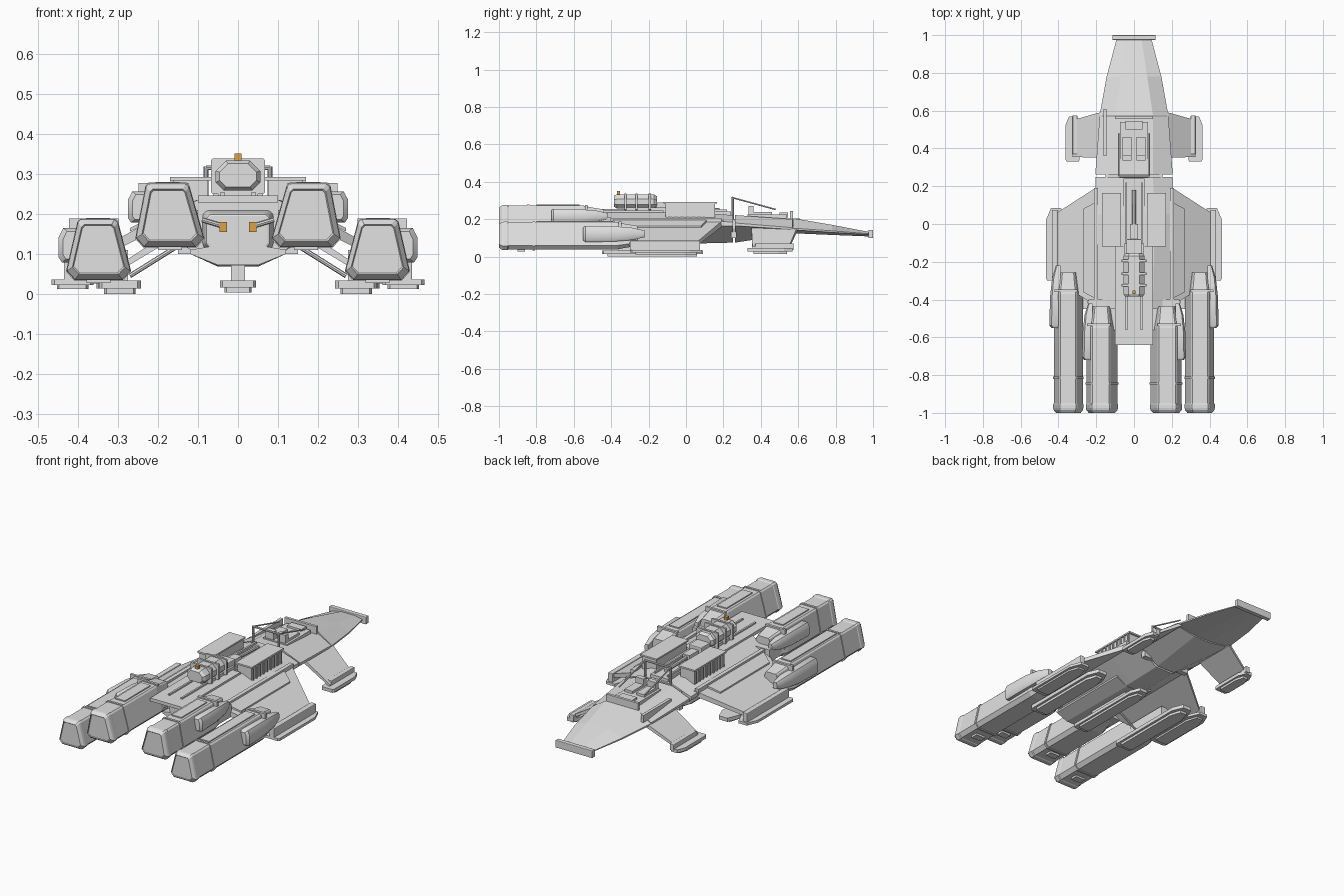
import bpy, bmesh, math
from mathutils import Vector

if "Cube" in bpy.data.objects:
    bpy.data.objects.remove(bpy.data.objects["Cube"])


def make_mat(name, c):
    m = bpy.data.materials.new(name)
    m.diffuse_color = (*c, 1)
    m.use_nodes = True
    m.node_tree.nodes["Principled BSDF"].inputs["Base Color"].default_value = m.diffuse_color
    return m


GREY = make_mat("hull grey", (0.76, 0.76, 0.76))
ORANGE = make_mat("lamp orange", (0.70, 0.36, 0.07))


def finish(name, bm, mat=GREY, bevel=0, smooth=False):
    bmesh.ops.recalc_face_normals(bm, faces=bm.faces)
    me = bpy.data.meshes.new(name)
    bm.to_mesh(me)
    bm.free()
    ob = bpy.data.objects.new(name, me)
    bpy.context.collection.objects.link(ob)
    me.materials.append(mat)
    if bevel:
        b = ob.modifiers.new("bevel", 'BEVEL')
        b.width, b.segments = bevel, 2
    if smooth:
        for o in bpy.context.selected_objects:
            o.select_set(False)
        ob.select_set(True)
        bpy.context.view_layer.objects.active = ob
        bpy.ops.object.shade_smooth_by_angle(angle=math.radians(40))
    return ob


def loft(name, rings, mat=GREY, **kw):
    """Join closed rings of 3D points and cap both ends."""
    bm = bmesh.new()
    vs = [[bm.verts.new(p) for p in r] for r in rings]
    n = len(rings[0])
    for a, b in zip(vs, vs[1:]):
        for i in range(n):
            bm.faces.new((a[i], a[(i + 1) % n], b[(i + 1) % n], b[i]))
    bm.faces.new(vs[0])
    bm.faces.new(vs[-1][::-1])
    return finish(name, bm, mat, **kw)


def box(name, x, y, z, mat=GREY, **kw):
    ring = lambda h: [(x[0], y[0], h), (x[1], y[0], h), (x[1], y[1], h), (x[0], y[1], h)]
    return loft(name, [ring(z[0]), ring(z[1])], mat, **kw)


def rod(name, a, b, r, sides=8):
    a, b = Vector(a), Vector(b)
    q = (b - a).to_track_quat('Z', 'Y')
    ring = lambda c: [c + q @ Vector((r * math.cos(t), r * math.sin(t), 0))
                      for t in (2 * math.pi * i / sides for i in range(sides))]
    return loft(name, [ring(a), ring(b)], smooth=True)


def hull_ring(y, top, mid, bot, zt, zm, zl, zb):
    half = [(top, zt), (mid, zm), (mid, zl), (bot, zb)]
    return [(x, y, z) for x, z in half] + [(-x, y, z) for x, z in half[::-1]]


def skid(name, cx, w, y0, y1, z0, z1):
    """Landing ski, square behind and pointed in front, with a thinner pad below."""
    def outline(k, e, z):
        hw, t = w / 2 * k, min(w * .6, (y1 - y0) / 4)
        a, b = y0 + e, y1 - e
        return [(cx - hw * .85, a, z), (cx + hw * .85, a, z), (cx + hw, a + .01, z),
                (cx + hw, b - t, z), (cx + hw * .5, b, z), (cx - hw * .5, b, z),
                (cx - hw, b - t, z), (cx - hw, a + .01, z)]
    zm = z0 + (z1 - z0) * .4
    loft(name, [outline(1, 0, zm), outline(1, 0, z1)])
    loft(name + "_pad", [outline(.75, .03, z0), outline(.75, .03, zm)])


# Main hull, cockpit hull and nose
loft("rear_hull", [hull_ring(-0.45, .10, .19, .055, .235, .19, .15, .075),
                   hull_ring(0.05, .11, .205, .055, .235, .195, .165, .07),
                   hull_ring(0.25, .10, .205, .055, .222, .185, .165, .075)])
box("hull_joint", (-.15, .15), (.24, .27), (.10, .20))
loft("cockpit_hull", [hull_ring(.262, .10, .205, .055, .222, .18, .165, .075),
                      hull_ring(.57, .10, .182, .055, .20, .155, .145, .122)])
loft("nose", [hull_ring(.575, .10, .182, .05, .205, .152, .143, .125),
              hull_ring(.78, .07, .145, .04, .17, .138, .130, .116),
              hull_ring(.98, .04, .092, .03, .132, .122, .118, .108)])
box("nose_plate", (-.115, .115), (.975, 1.0), (.10, .142), bevel=.003)

# Overhanging rear deck above the recessed tail block
box("rear_deck", (-.10, .10), (-.64, -.12), (.228, .246))
loft("tail_block", [hull_ring(-.50, .07, .08, .065, .20, .19, .125, .105),
                    hull_ring(-.44, .08, .09, .065, .21, .20, .12, .095)], bevel=.006)
box("spine_plate", (-.055, .055), (-.12, .24), (.222, .24))
loft("keel", [hull_ring(-.50, .06, .12, .05, .12, .11, .10, .072),
              hull_ring(0, .06, .12, .05, .12, .11, .10, .068)])

# Central landing leg
box("centre_leg", (-.018, .018), (-.33, -.05), (.02, .09))
skid("centre_skid", 0, .09, -.45, .08, .004, .034)

# Turret on the rear deck
def oct_ring(y, w, z0, z1, c):
    pts = [(-w + c, z0), (w - c, z0), (w, z0 + c), (w, z1 - c * 1.3),
           (w - c * 1.3, z1), (-w + c * 1.3, z1), (-w, z1 - c * 1.3), (-w, z0 + c)]
    return [(x, y, z) for x, z in pts]
loft("turret", [oct_ring(-.385, .046, .267, .325, .016), oct_ring(-.37, .056, .258, .333, .02),
                oct_ring(-.17, .056, .258, .333, .02), oct_ring(-.155, .045, .265, .322, .016)])
for i, y in enumerate((-.33, -.27, -.20)):
    loft(f"turret_band_{i}", [oct_ring(yy, .067, .25, .338, .003) for yy in (y, y + .012)])
box("turret_mount", (-.05, .05), (-.33, -.10), (.24, .262))
box("turret_neck", (-.04, .04), (-.16, -.08), (.235, .29), bevel=.004)
rod("lamp_stem", (0, -.36, .325), (0, -.36, .338), .006)
box("turret_lamp", (-.009, .009), (-.37, -.352), (.333, .35), ORANGE)

# Gun between the containers
rod("gun_barrel", (0, -.1, .26), (0, .18, .25), .010)
box("gun_breech", (-.022, .022), (-.08, .0), (.235, .272))
box("gun_lamp", (-.009, .009), (.0, .006), (.242, .262), ORANGE)

# Cockpit fittings
box("cockpit_floor", (-.075, .075), (.33, .54), (.205, .224))
box("windscreen_plate", (-.10, .10), (.557, .572), (.15, .243))
box("console", (-.045, .045), (.50, .545), (.21, .235))
box("side_bar", (-.162, -.145), (.36, .61), (.165, .205))
rod("hoop_top", (-.08, .25, .315), (.08, .25, .315), .006)


def engine(name, s, xb, xt, z0, z1, yf, collar):
    """Tapered engine block with a chamfered belly; s mirrors it in x."""
    cb, ct, cz = sum(xb) / 2, sum(xt) / 2, (z0 + z1) / 2
    def ring(y, k=1.0):
        wb, wt = (xb[1] - xb[0]) / 2, (xt[1] - xt[0]) / 2
        h = z1 - z0
        pts = [(cb - wb + .02, z0), (cb + wb - .02, z0), (cb + wb, z0 + .022),
               (ct + wt, z1 - .008), (ct + wt - .008, z1), (ct - wt + .008, z1),
               (ct - wt, z1 - .008), (cb - wb, z0 + .022)]
        return [(s * (cb + (x - cb) * k), y, cz + (z - cz) * k) for x, z in pts]
    # Body with a shallow end panel
    loft(name, [ring(-.996, .78), ring(-1.0, .82), ring(-.985, .97), ring(-.975, 1.0), ring(-.955, 1.0),
                ring(-.95, .96), ring(yf - .10, .96), ring(yf, .70)])
    loft(name + "_collar", [ring(collar, 1.02), ring(collar + .012, 1.02)])
    loft(name + "_intake", [ring(yf - .06, .85), ring(yf + .012, .70)])
    # Square shield plate round the front end
    xs = tuple(sorted((s * (ct - .052), s * (ct + .072))))
    box(name + "_shield", xs, (yf - .09, yf - .076), (z0 + .05, z1 + .001))
    xs = sorted((s * (ct - .03), s * (ct + .03)))
    box(name + "_top_plate", xs, (-.80, yf - .12), (z1 - .006, z1 + .003))
    xs = sorted((s * (cb - .03), s * (cb + .03)))
    box(name + "_belly_plate", xs, (-.90, -.86), (z0 - .008, z0 + .01))


def fairing(name, s, x0, x1, y0, y1, z0, z1):
    def ring(y, k):
        cz, h, w = (z0 + z1) / 2, (z1 - z0) / 2 * k, (x1 - x0) * k
        pts = [(0, -h), (w * .85, -h), (w, -h * .7), (w, h * .45), (w * .8, h), (0, h)]
        return [(s * (x0 + a), y, cz + b) for a, b in pts]
    L = y1 - y0
    loft(name, [ring(y0, .8), ring(y0 + L * .04, 1), ring(y0 + L * .5, .94),
                ring(y0 + L * .8, .75), ring(y1, .4)], smooth=True)


def wing(name, s, root, tip, zr, zt, th):
    """Sloped panel between a root edge and a tip edge."""
    def ring(x, ys, z, t):
        return [(s * x, ys[0], z), (s * x, ys[1], z), (s * x, ys[1], z - t), (s * x, ys[0], z - t)]
    loft(name, [ring(root[0], root[1:], zr, th), ring(tip[0], tip[1:], zt, th * .7)])


# Everything that exists on both sides
for s, side in ((1, "right"), (-1, "left")):
    X = lambda a, b: tuple(sorted((s * a, s * b)))
    engine(f"outer_engine_{side}", s, (.268, .428), (.300, .400), .035, .187, -.27, -.82)
    engine(f"inner_engine_{side}", s, (.085, .255), (.122, .230), .117, .276, -.45, -.85)
    fairing(f"outer_fairing_{side}", s, .39, .448, -.55, -.22, .078, .165)
    fairing(f"inner_fairing_{side}", s, .22, .275, -.72, -.42, .178, .256)
    box(f"engine_pylon_{side}", X(.10, .24), (-.56, -.40), (.14, .21))

    # Rear wing, its tip and skids
    wing(f"rear_wing_{side}", s, (.19, -.44, .20), (.415, -.30, .055), .197, .075, .03)
    wing(f"wing_root_plate_{side}", s, (.195, -.40, .12), (.27, -.36, .08), .204, .164, .012)
    box(f"wing_tip_{side}", X(.405, .435), (-.30, .075), (.03, .085), bevel=.004)
    skid(f"wing_tip_skid_{side}", s * .413, .105, -.30, .085, .012, .036)
    skid(f"engine_skid_{side}", s * .295, .105, -.45, .09, 0, .034)
    box(f"skid_leg_{side}", X(.275, .32), (-.36, -.10), (.03, .11))
    rod(f"wing_strut_{side}", (s * .15, -.30, .12), (s * .27, -.30, .045), .006)
    box(f"hull_rail_{side}", X(.19, .212), (-.42, .19), (.172, .206))

    # Front wing and its skid
    wing(f"front_wing_{side}", s, (.165, .35, .595), (.325, .355, .55), .158, .055, .022)
    box(f"front_tip_{side}", X(.30, .325), (.37, .575), (.035, .07), bevel=.003)
    skid(f"front_skid_{side}", s * .325, .075, .33, .57, .014, .045)

    # Ribbed cargo container
    box(f"container_{side}", X(.075, .162), (-.11, .155), (.20, .285))
    box(f"container_lid_{side}", X(.068, .17), (-.12, .165), (.283, .292))
    for i in range(9):
        y = -.105 + i * .031
        box(f"container_rib_{side}_{i}", X(.158, .168), (y, y + .008), (.21, .285))

    # Deck rails, seats, roll hoop and rear lamps
    box(f"deck_rail_{side}", X(.034, .044), (-.56, -.24), (.244, .254))
    box(f"gun_rail_{side}", X(.036, .046), (-.14, .22), (.236, .252))
    box(f"seat_{side}", X(.012, .062), (.35, .46), (.22, .238))
    box(f"seat_back_{side}", X(.012, .062), (.335, .362), (.22, .27))
    rod(f"hoop_post_{side}", (s * .08, .25, .20), (s * .08, .25, .318), .006)
    rod(f"hoop_brace_{side}", (s * .08, .25, .315), (s * .08, .48, .252), .004)
    rod(f"lamp_cable_{side}", (s * .04, -.505, .17), (s * .09, -.505, .185), .006)
    box(f"rear_lamp_{side}", X(.028, .046), (-.512, -.504), (.155, .179), ORANGE)
